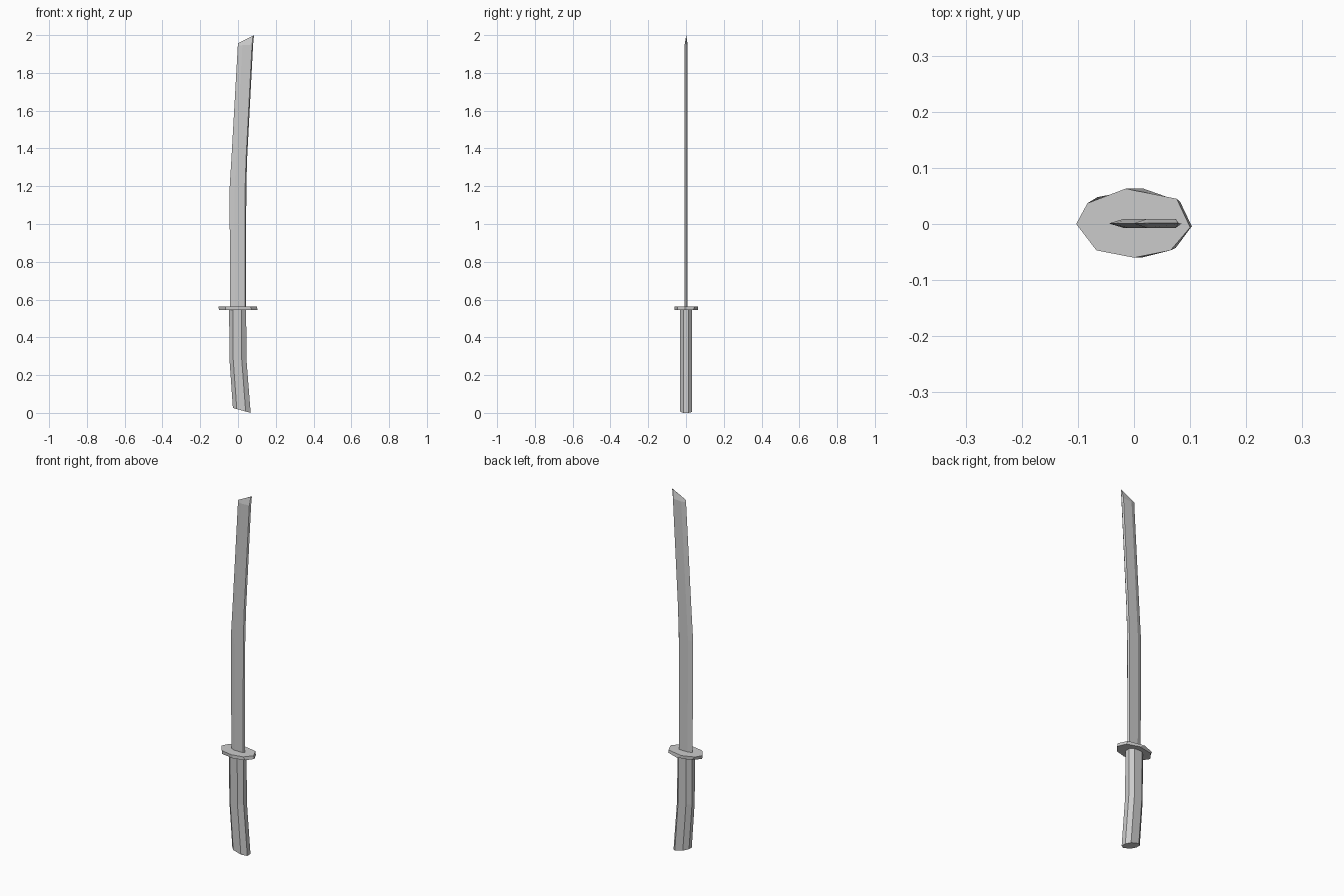
import bpy

if "Cube" in bpy.data.objects:
    bpy.data.objects.remove(bpy.data.objects["Cube"])


def loft(name, rings):
    """Skin a list of equally sized vertex rings (bottom to top) and cap both ends."""
    n = len(rings[0])
    verts = [p for ring in rings for p in ring]
    faces = [tuple(reversed(range(n))), tuple(range(len(verts) - n, len(verts)))]
    for r in range(len(rings) - 1):
        for i in range(n):
            j = (i + 1) % n
            faces.append((r * n + i, r * n + j, (r + 1) * n + j, (r + 1) * n + i))
    mesh = bpy.data.meshes.new(name)
    mesh.from_pydata(verts, [], faces)
    mesh.validate()
    obj = bpy.data.objects.new(name, mesh)
    bpy.context.collection.objects.link(obj)
    return obj


def tilted_ring(section, x0, x1, z0, z1, y_scale=1.0, y_mid=0.0):
    """Stretch a section (x from 0 to 1) between a left and a right point."""
    return [(x0 + (x1 - x0) * u, y_mid + v * y_scale, z0 + (z1 - z0) * u)
            for u, v in section]


# Blade: thin six-sided section, cutting edge on -x, blunt spine on +x
blade_section = [(0, 0), (0.3, -0.008), (0.93, -0.008),
                 (1, 0), (0.93, 0.008), (0.3, 0.008)]
blade_stations = [
    # left x, right x, left z, right z, thickness factor
    (-0.041, 0.042, 0.55, 0.55, 1.0),
    (-0.045, 0.044, 1.18, 1.20, 1.0),
    (-0.034, 0.049, 1.36, 1.36, 1.0),
    (-0.001, 0.080, 1.945, 1.95, 1.0),
    (-0.001, 0.085, 1.957, 2.0, 0.06),
]
loft("blade", [tilted_ring(blade_section, *s, y_mid=0.001) for s in blade_stations])

# Guard: thin, slightly twisted eight-sided plate
guard_bottom = [(-0.101, 0.003), (-0.067, -0.047), (0.013, -0.06), (0.074, -0.043),
                (0.103, -0.004), (0.082, 0.04), (0.017, 0.063), (-0.065, 0.048)]
guard_top = [(-0.103, 0.0), (-0.067, -0.047), (0.0, -0.06), (0.065, -0.047),
             (0.1, -0.006), (0.076, 0.045), (-0.015, 0.063), (-0.083, 0.037)]
loft("guard", [[(x, y, 0.545) for x, y in guard_bottom],
               [(x, y, 0.563) for x, y in guard_top]])

# Handle: eight-sided grip that bends towards the spine at the bottom
grip_section = [(0, -0.012), (0.22, -0.033), (0.72, -0.033), (1, -0.014),
                (1, 0.014), (0.78, 0.033), (0.25, 0.033), (0, 0.012)]
grip_stations = [
    (-0.027, 0.067, 0.026, 0.0, 1.0),
    (-0.045, 0.045, 0.28, 0.28, 1.0),
    (-0.047, 0.043, 0.548, 0.548, 1.0),
]
loft("handle", [tilted_ring(grip_section, *s) for s in grip_stations])
